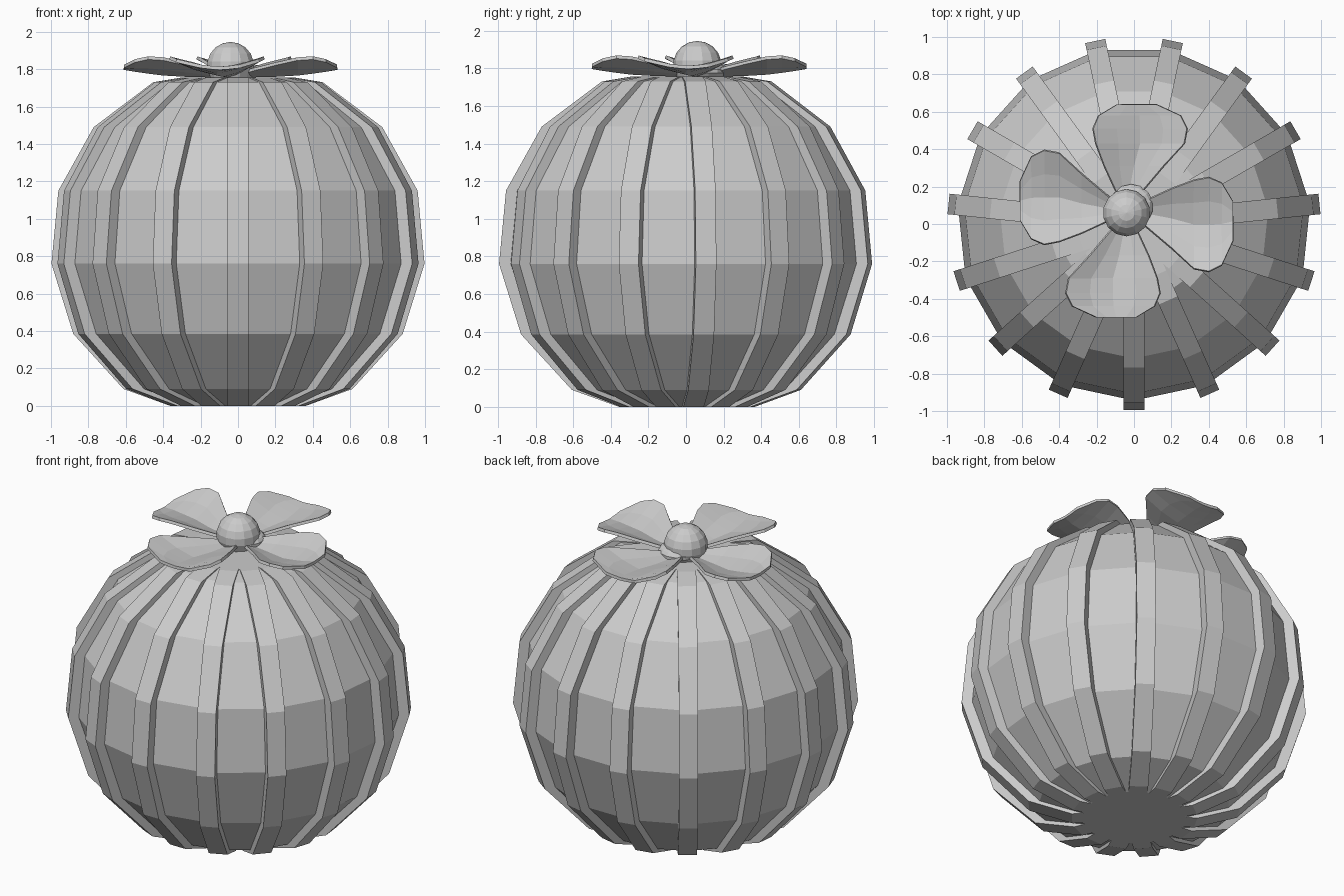
import bpy, bmesh
from math import sin, cos, radians
from mathutils import Matrix, Vector

if "Cube" in bpy.data.objects:
    bpy.data.objects.remove(bpy.data.objects["Cube"])

def finish(bm, name):
    bmesh.ops.recalc_face_normals(bm, faces=bm.faces)
    me = bpy.data.meshes.new(name)
    bm.to_mesh(me)
    bm.free()
    ob = bpy.data.objects.new(name, me)
    bpy.context.collection.objects.link(ob)
    return ob

# Cactus body: 15 constant-width ribs with flat valleys between them
RIBS, HALF = 15, 0.055
# (z, rib radius, valley radius)
PROFILE = [(0.0, 0.36, 0.29), (0.09, 0.61, 0.545), (0.385, 0.88, 0.815),
           (0.76, 0.997, 0.935), (1.15, 0.96, 0.90), (1.49, 0.77, 0.71),
           (1.73, 0.45, 0.40), (1.755, 0.30, 0.262)]
bm = bmesh.new()
rings = []
for z, ro, ri in PROFILE:
    ring = []
    for k in range(RIBS):
        a = radians(-90 + 360 / RIBS * k)
        out, side = Vector((cos(a), sin(a), 0)), Vector((-sin(a), cos(a), 0))
        for r, s in ((ri, -1), (ro, -1), (ro, 1), (ri, 1)):
            ring.append(bm.verts.new(out * r + side * s * HALF + Vector((0, 0.003, z))))
    rings.append(ring)
n = RIBS * 4
for lo, hi in zip(rings, rings[1:]):
    for i in range(n):
        j = (i + 1) % n
        bm.faces.new((lo[i], lo[j], hi[j], hi[i]))
bm.faces.new(rings[0][::-1])
bm.faces.new(rings[-1])
finish(bm, "ribbed_body")

# Flower petals: cupped, slightly lopsided, four around the centre
CENTRE = Vector((-0.04, 0.07, 0))
# (distance out, left edge, right edge, centre height, edge lift)
ROWS = [(0.04, -0.03, 0.03, 1.765, 0.01), (0.11, -0.06, 0.09, 1.765, 0.03),
        (0.24, -0.12, 0.20, 1.768, 0.06), (0.36, -0.165, 0.31, 1.775, 0.08),
        (0.44, -0.18, 0.325, 1.785, 0.075), (0.51, -0.15, 0.29, 1.795, 0.05),
        (0.57, -0.05, 0.16, 1.805, 0.01)]
COLS = 5
for p in range(4):
    bm = bmesh.new()
    grid = []
    for v, xl, xr, z, lift in ROWS:
        row = []
        for c in range(COLS):
            t = c / (COLS - 1)
            row.append(bm.verts.new((xl + (xr - xl) * t, v, z + lift * abs(2 * t - 1) ** 1.4)))
        grid.append(row)
    for a, b in zip(grid, grid[1:]):
        for c in range(COLS - 1):
            bm.faces.new((a[c], a[c + 1], b[c + 1], b[c]))
    bmesh.ops.transform(bm, verts=bm.verts,
                        matrix=Matrix.Translation(CENTRE) @ Matrix.Rotation(radians(90 * p), 4, 'Z'))
    ob = finish(bm, f"petal_{p + 1}")
    mod = ob.modifiers.new("thickness", 'SOLIDIFY')
    mod.thickness = 0.018
    mod.offset = 0

# Flower centre: round bud on a small flattened base
def ball(name, loc, r, squash):
    bpy.ops.mesh.primitive_uv_sphere_add(segments=14, ring_count=9, radius=r, location=loc)
    ob = bpy.context.object
    ob.name = name
    ob.scale.z = squash

ball("flower_bud", (-0.04, 0.06, 1.82), 0.128, 0.98)
ball("flower_base", (-0.015, 0.095, 1.785), 0.12, 0.45)
